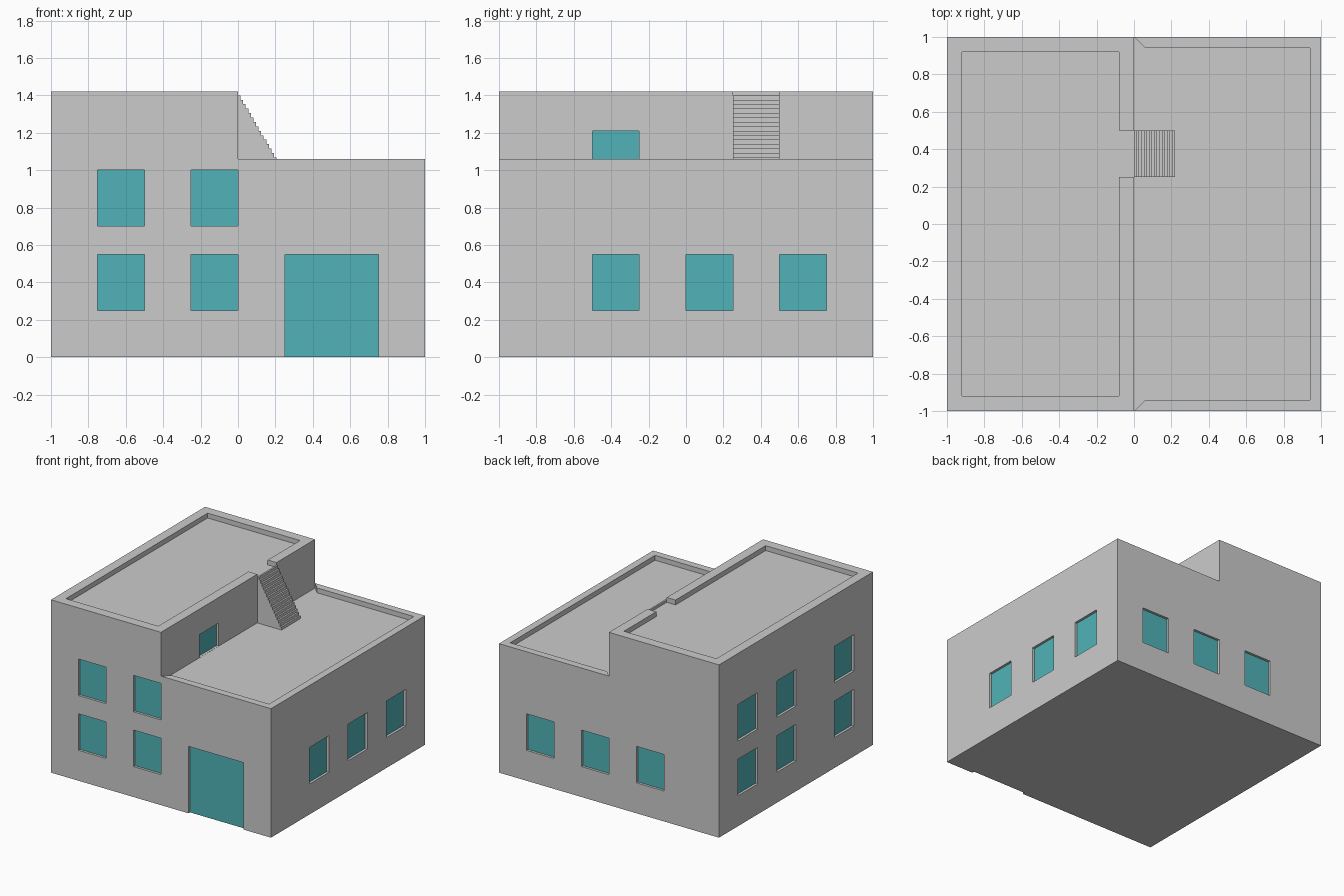
import bpy, bmesh
from mathutils import Vector

if "Cube" in bpy.data.objects:
    bpy.data.objects.remove(bpy.data.objects["Cube"])

LOW, HIGH = 1.02, 1.38        # roof decks
LOW_TOP, HIGH_TOP = 1.06, 1.42  # parapet tops
RECESS = 0.02


def finish(name, bm):
    bmesh.ops.recalc_face_normals(bm, faces=bm.faces)
    me = bpy.data.meshes.new(name)
    bm.to_mesh(me)
    bm.free()
    ob = bpy.data.objects.new(name, me)
    bpy.context.collection.objects.link(ob)
    return ob


def prism(name, pts, axis, lo, hi):
    """Extrude an outline along y (xz points) or z (xy points)."""
    bm = bmesh.new()
    to3d = (lambda a, b: (a, lo, b)) if axis == 'y' else (lambda a, b: (a, b, lo))
    face = bm.faces.new([bm.verts.new(to3d(a, b)) for a, b in pts])
    ext = bmesh.ops.extrude_face_region(bm, geom=[face], use_keep_orig=True)
    move = Vector((0, hi - lo, 0)) if axis == 'y' else Vector((0, 0, hi - lo))
    bmesh.ops.translate(bm, vec=move,
                        verts=[v for v in ext['geom'] if isinstance(v, bmesh.types.BMVert)])
    return finish(name, bm)


def add_box(bm, lo, hi):
    verts = bmesh.ops.create_cube(bm, size=1)['verts']
    for v in verts:
        v.co = [h if c > 0 else l for c, l, h in zip(v.co, lo, hi)]


# Openings: (axis of the wall normal, wall position, outward sign, u0, u1, z0, z1)
openings = []
G, U = (0.25, 0.55), (0.70, 1.00)
for z in (G, U):
    for x in (-0.75, -0.25):
        openings.append(("front_window", 'y', -1, -1, x, x + 0.25, *z))
    for y in (-0.75, 0.0, 0.5):
        openings.append(("left_window", 'x', -1, -1, y, y + 0.25, *z))
for y in (-0.5, 0.0, 0.5):
    openings.append(("right_window", 'x', 1, 1, y, y + 0.25, *G))
for x in (-0.5, 0.0, 0.5):
    openings.append(("back_window", 'y', 1, 1, x, x + 0.25, *G))
openings.append(("front_door", 'y', -1, -1, 0.25, 0.75, 0.0, 0.55))
openings.append(("terrace_door", 'x', 0, 1, -0.5, -0.25, LOW + 0.001, 1.21))

# Stepped main body
body = prism("building_body", [(-1, 0), (1, 0), (1, LOW), (0, LOW), (0, HIGH), (-1, HIGH)],
             'y', -1, 1)

# Recess cutters for all openings
bm = bmesh.new()
for _, axis, wall, s, u0, u1, z0, z1 in openings:
    d0, d1 = sorted((wall - s * RECESS, wall + s * 0.05))
    zb = z0 if z0 > 0 else -0.05
    if axis == 'x':
        add_box(bm, (d0, u0, zb), (d1, u1, z1))
    else:
        add_box(bm, (u0, d0, zb), (u1, d1, z1))
cutter = finish("opening_cutter", bm)
cutter.hide_render = True

mod = body.modifiers.new("openings", 'BOOLEAN')
mod.operation = 'DIFFERENCE'
mod.solver = 'EXACT'
mod.object = cutter
bpy.context.view_layer.objects.active = body
bpy.ops.object.modifier_apply(modifier=mod.name)
bpy.data.objects.remove(cutter, do_unlink=True)

# Open the backs of the recesses, where the panes go
bm = bmesh.new()
bm.from_mesh(body.data)
backs = []
for f in bm.faces:
    c, n = f.calc_center_median(), f.normal
    if abs(n.x) > 0.9 and (abs(abs(c.x) - (1 - RECESS)) < 1e-3 or abs(c.x + RECESS) < 1e-3):
        backs.append(f)
    elif abs(n.y) > 0.9 and abs(abs(c.y) - (1 - RECESS)) < 1e-3:
        backs.append(f)
bmesh.ops.delete(bm, geom=backs, context='FACES')
bm.to_mesh(body.data)
bm.free()

# Glass panes and doors
glass = bpy.data.materials.new("teal_glass")
glass.diffuse_color = (0.08, 0.45, 0.48, 1)
glass.use_nodes = True
glass.node_tree.nodes["Principled BSDF"].inputs["Base Color"].default_value = glass.diffuse_color
for name, axis, wall, s, u0, u1, z0, z1 in openings:
    d = wall - s * RECESS
    corners = [(u0, z0), (u1, z0), (u1, z1), (u0, z1)]
    if (axis == 'y') == (s > 0):
        corners.reverse()     # keep the normal pointing outward
    me = bpy.data.meshes.new(name)
    me.from_pydata([(d, u, z) if axis == 'x' else (u, d, z) for u, z in corners],
                   [], [(0, 1, 2, 3)])
    me.materials.append(glass)
    bpy.context.collection.objects.link(bpy.data.objects.new(name, me))

# Upper parapet with a gap at the stair
prism("upper_parapet",
      [(0, 0.25), (0, -1), (-1, -1), (-1, 1), (0, 1), (0, 0.5), (-0.08, 0.5), (-0.08, 0.92),
       (-0.92, 0.92), (-0.92, -0.92), (-0.08, -0.92), (-0.08, 0.25)], 'z', HIGH, HIGH_TOP)

# Terrace parapet, mitred to nothing at the tall wall
prism("terrace_parapet",
      [(0, -1), (1, -1), (1, 1), (0, 1), (0.06, 0.94), (0.94, 0.94), (0.94, -0.94),
       (0.06, -0.94)], 'z', LOW, LOW_TOP)

# Stair between the two roofs
steps, run, top = 16, 0.22 / 16, 1.40
rise = (top - LOW) / steps
profile = [(0, LOW)]
for i in range(steps):
    z = top - i * rise
    profile += [(i * run, z), ((i + 1) * run, z)]
profile.append((steps * run, LOW))
prism("roof_stair", profile, 'y', 0.25, 0.5)
